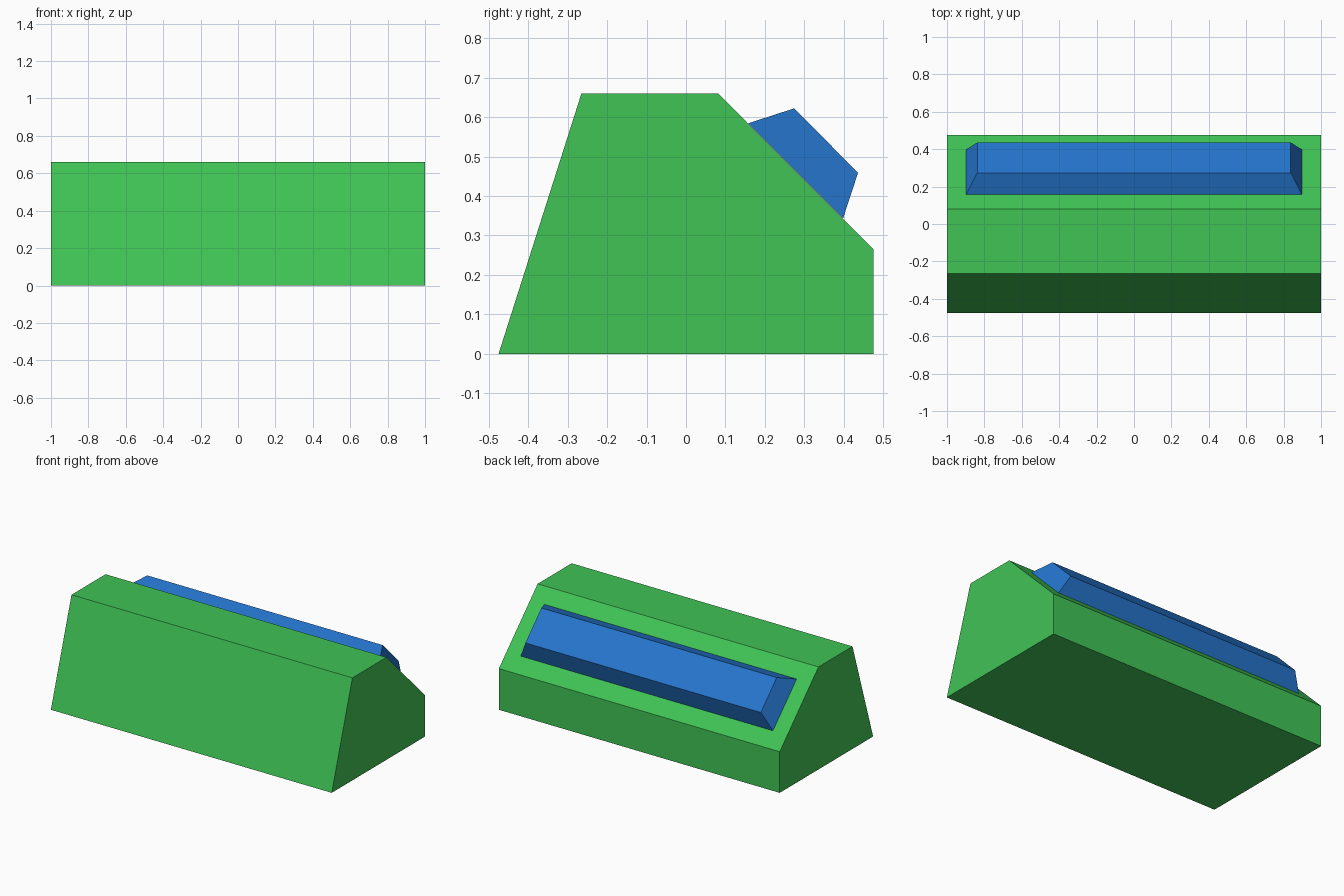
import bpy
import bmesh

cube = bpy.data.objects.get("Cube")
if cube:
    bpy.data.objects.remove(cube, do_unlink=True)


def material(name, rgb):
    mat = bpy.data.materials.new(name)
    mat.use_nodes = True
    mat.diffuse_color = (*rgb, 1)
    mat.node_tree.nodes["Principled BSDF"].inputs["Base Color"].default_value = (*rgb, 1)
    return mat


def prism(name, profile, mat):
    """Loft a side profile of (y, z, half width) points from right to left."""
    bm = bmesh.new()
    right, left = [[bm.verts.new((side * w, y, z)) for y, z, w in profile]
                   for side in (-1, 1)]
    bm.faces.new(right)
    bm.faces.new(left[::-1])
    count = len(profile)
    for i in range(count):
        j = (i + 1) % count
        bm.faces.new((right[i], left[i], left[j], right[j]))
    bmesh.ops.recalc_face_normals(bm, faces=bm.faces[:])
    mesh = bpy.data.meshes.new(name)
    bm.to_mesh(mesh)
    bm.free()
    mesh.materials.append(mat)
    obj = bpy.data.objects.new(name, mesh)
    bpy.context.collection.objects.link(obj)
    return obj


green = material("green", (0.051, 0.546, 0.091))
blue = material("blue", (0.0185, 0.178, 0.61))

# Main body: sloped front, flat top, chamfered back
body = [(-0.475, 0), (0.475, 0), (0.475, 0.265), (0.081, 0.66), (-0.265, 0.66)]
prism("body", [(y, z, 1.0) for y, z in body], green)

# Raised panel with bevelled sides, seated on the back slope
prism("raised_panel", [(0.157, 0.584, 0.898), (0.398, 0.343, 0.898),
                       (0.436, 0.459, 0.838), (0.274, 0.622, 0.838)], blue)
